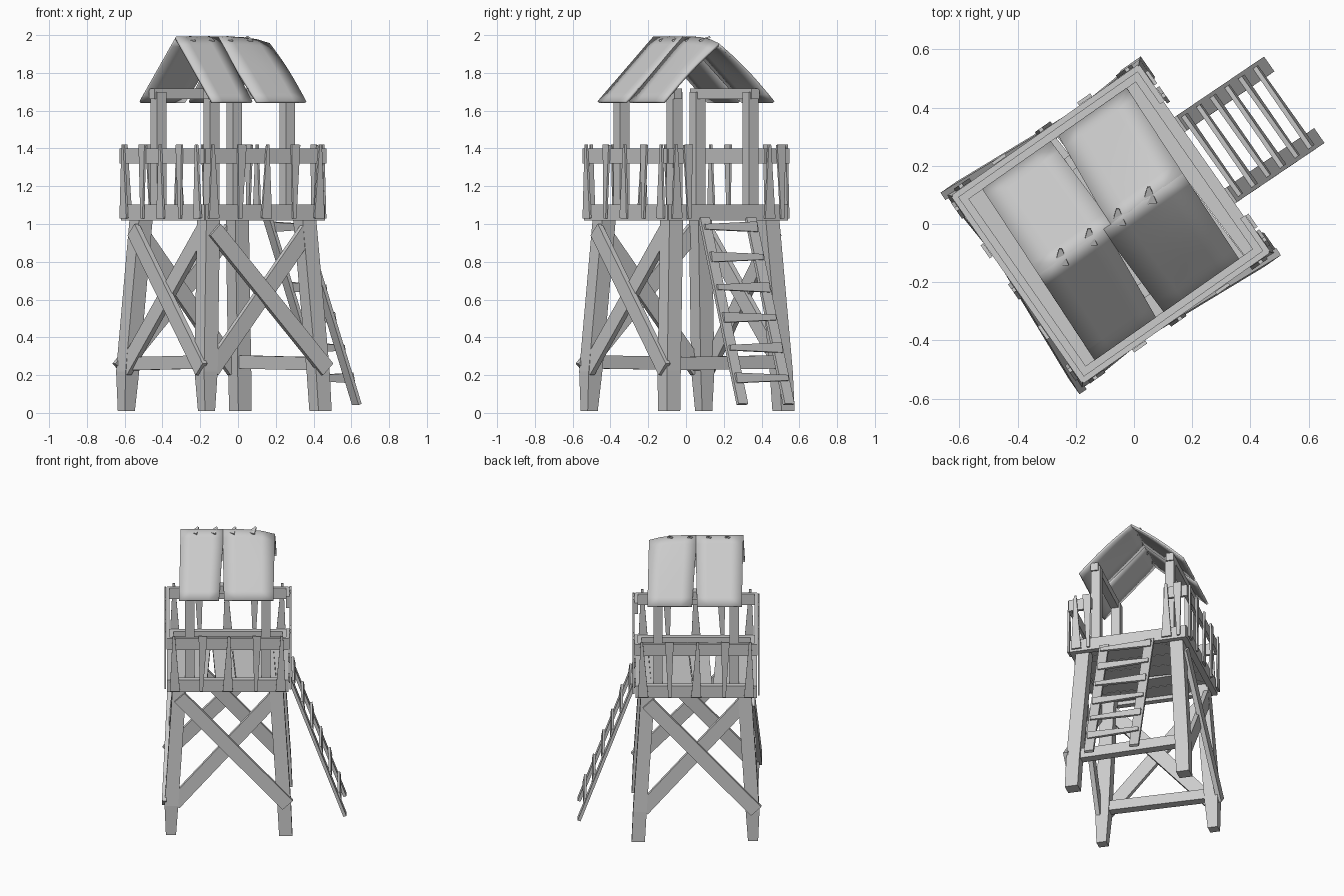
import bpy, bmesh, math, random
from mathutils import Vector, Matrix

if "Cube" in bpy.data.objects:
    bpy.data.objects.remove(bpy.data.objects["Cube"])

random.seed(4)
V = Vector
# Tower is built square to its own axes (ladder on +x), then turned into place
PLACE = Matrix.Translation((-0.08, 0, 0)) @ Matrix.Rotation(math.radians(35), 4, 'Z')
wood = bpy.data.materials.new("weathered_grey")
wood.diffuse_color = (0.6, 0.6, 0.6, 1)
wood.use_nodes = True
wood.node_tree.nodes["Principled BSDF"].inputs["Base Color"].default_value = wood.diffuse_color


def finish(name, bm):
    bmesh.ops.recalc_face_normals(bm, faces=bm.faces[:])
    bm.transform(PLACE)
    me = bpy.data.meshes.new(name)
    bm.to_mesh(me)
    bm.free()
    me.materials.append(wood)
    ob = bpy.data.objects.new(name, me)
    bpy.context.collection.objects.link(ob)
    return ob


def plank(bm, a, b, out, w, d, w2=None, level=False, d2=None):
    """Four-sided plank from a to b: w wide across, d deep along out, w2 by d2 at b."""
    a, b, out = V(a), V(b), V(out)
    axis = V((0, 0, 1)) if level else (b - a).normalized()
    side = axis.cross(out).normalized()
    deep = side.cross(axis).normalized()
    rings = []
    for p, wide, thick in ((a, w, d), (b, w2 or w, d2 or d)):
        rings.append([bm.verts.new(p + side * wide / 2 * i + deep * thick / 2 * j)
                      for i, j in ((-1, -1), (1, -1), (1, 1), (-1, 1))])
    bm.faces.new(rings[0])
    bm.faces.new(rings[1])
    for k in range(4):
        n = (k + 1) % 4
        bm.faces.new((rings[0][k], rings[0][n], rings[1][n], rings[1][k]))


def on_side(angle, along, dist, z):
    """Point on the wall facing the given angle."""
    c, s = math.cos(angle), math.sin(angle)
    return V((c * dist - s * along, s * dist + c * along, z))


def half_width(z):
    return 0.37 - 0.06 * z / 1.03


SIDES = {"ladder_side": 0, "back": math.pi / 2, "far_side": math.pi, "front": -math.pi / 2}

# Splayed legs with slightly narrowed feet
bm = bmesh.new()
for sx in (-1, 1):
    for sy in (-1, 1):
        foot = 0.065 if sx < 0 else 0.085
        foot_x = 0.372 if sx > 0 else -0.365
        knee = (sx * 0.362, sy * 0.362, 0.22)
        plank(bm, (foot_x, sy * 0.37, 0.01), knee, (1, 0, 0),
              foot, foot, 0.088, level=True, d2=0.088)
        plank(bm, knee, (sx * 0.31, sy * 0.31, 1.04), (1, 0, 0), 0.088, 0.088, level=True)
finish("legs", bm)

# Cross braces on three sides, low ties on the two end sides
for name, ang in SIDES.items():
    out = on_side(ang, 0, 1, 0)
    if name != "ladder_side":
        bm = bmesh.new()
        for s, low, off in ((-1, 0.385, 0.05), (1, 0.345, 0.03)):
            plank(bm, on_side(ang, -s * low, half_width(0.2) + off, 0.23),
                  on_side(ang, s * 0.31, half_width(1.0) + off, 0.97), out, 0.09, 0.03)
        finish(name + "_cross_brace", bm)
    if name in ("ladder_side", "far_side"):
        bm = bmesh.new()
        d = half_width(0.26)
        plank(bm, on_side(ang, -0.36, d, 0.26), on_side(ang, 0.36, d, 0.27), out, 0.07, 0.06)
        finish(name + "_tie", bm)

# Floor boards, skewed so that one gap opens up towards the front
bm = bmesh.new()
for a, b, w, w2 in ((-0.30, -0.30, 0.14, 0.14), (-0.18, -0.165, 0.09, 0.12),
                    (-0.01, -0.045, 0.13, 0.12), (0.12, 0.085, 0.125, 0.13),
                    (0.25, 0.22, 0.125, 0.13), (0.345, 0.33, 0.06, 0.09)):
    plank(bm, (a, -0.37, 1.055), (b, 0.37, 1.055), (0, 0, 1), w, 0.025, w2)
finish("floor_boards", bm)

# Rim beams, guard rails and tapered balusters
for name, ang in SIDES.items():
    out = on_side(ang, 0, 1, 0)
    bm = bmesh.new()
    plank(bm, on_side(ang, -0.385, 0.37, 1.06), on_side(ang, 0.385, 0.37, 1.06), out, 0.085, 0.04)
    finish(name + "_rim_beam", bm)

    gate = name == "ladder_side"
    bm = bmesh.new()
    spans = ((-0.39, -0.24), (0.24, 0.39)) if gate else ((-0.39, 0.39),)
    for a, b in spans:
        plank(bm, on_side(ang, a, 0.385, 1.36), on_side(ang, b, 0.385, 1.36), out, 0.08, 0.02)
    finish(name + "_guard_rail", bm)

    bm = bmesh.new()
    stops = (-0.34, -0.26, 0.26, 0.34) if gate else (-0.34, -0.17, 0.0, 0.18, 0.34)
    for i, t in enumerate(stops):
        lean = random.uniform(-0.012, 0.012)
        lo, hi = (0.065, 0.015) if i % 2 == 0 else (0.02, 0.055)
        plank(bm, on_side(ang, t, 0.402, 1.03), on_side(ang, t + lean, 0.402, 1.42),
              out, lo, 0.012, hi)
    finish(name + "_balusters", bm)

# Roof posts and the eave beams joining them
bm = bmesh.new()
for sx in (-1, 1):
    for sy in (-1, 1):
        plank(bm, (sx * 0.245, sy * 0.245, 1.04), (sx * 0.245, sy * 0.245, 1.70),
              (1, 0, 0), 0.06, 0.06)
finish("roof_posts", bm)
bm = bmesh.new()
for s in (-1, 1):
    plank(bm, (-0.285, s * 0.25, 1.69), (0.285, s * 0.25, 1.69), (0, 1, 0), 0.055, 0.05)
finish("eave_beams", bm)

# Roof sheets: two per slope, parted by a slit that opens towards the eave;
# the ridge dips a little at the ladder end
STEPS = 8
EAVE, RIDGE_Z, EAVE_Z = 0.352, 1.992, 1.65
for sy, label in ((-1, "front"), (1, "back")):
    for sx, part in ((-1, "far"), (1, "near")):
        bm = bmesh.new()
        rows = []
        for k in range(STEPS + 1):
            t = k / STEPS
            slit = 0.016 * max(0.0, (t - 0.25) / 0.75)
            mid = -0.03 if sy < 0 else 0.0
            row = []
            for j in range(5):
                u = mid + sx * slit + (sx * 0.303 - mid - sx * slit) * j / 4
                end = max(0.0, u / 0.303)
                bulge = 0.016 * math.sin(math.pi * t) * end
                ridge = RIDGE_Z - 0.035 * end ** 3
                z = ridge + (EAVE_Z - ridge) * t + bulge
                row.append(bm.verts.new((u + 0.03 * sy * t * EAVE, sy * t * EAVE, z)))
            rows.append(row)
        for r0, r1 in zip(rows, rows[1:]):
            for j in range(4):
                bm.faces.new((r0[j], r0[j + 1], r1[j + 1], r1[j]))
        for f in bm.faces:
            f.smooth = True
        ob = finish(f"roof_{label}_{part}_sheet", bm)
        # Outer face always points up so the thickness goes inwards
        if ob.data.polygons[0].normal.z < 0:
            ob.data.flip_normals()
        mod = ob.modifiers.new("thickness", 'SOLIDIFY')
        mod.thickness = 0.014
        mod.offset = -1

# Broken splinters along the ridge
bm = bmesh.new()
for u in (-0.22, -0.10, 0.02, 0.15):
    plank(bm, (u, -0.02, 1.97), (u + 0.03, 0.03, 1.99), (0, 0, 1), 0.05, 0.01, 0.01)
finish("ridge_splinters", bm)

# Ladder rails and tapered rungs
FOOT, HEAD = V((0.752, -0.012, 0.045)), V((0.39, -0.006, 1.03))
lean = (HEAD - FOOT).normalized()
out = V((lean.z, 0, -lean.x))
bm = bmesh.new()
for s in (-1, 1):
    side = V((0, s * 0.15, 0))
    plank(bm, FOOT + side, HEAD + side, out, 0.062, 0.02)
finish("ladder_rails", bm)
bm = bmesh.new()
for i in range(6):
    z = 0.18 + i * 0.16
    c = FOOT.lerp(HEAD, (z - FOOT.z) / (HEAD.z - FOOT.z)) + out * 0.015
    ends = (0.028, 0.055) if i % 2 else (0.055, 0.03)
    plank(bm, c + V((0, -0.168, 0)), c + V((0, 0.168, 0)), (1, 0, 0.2), ends[0], 0.016, ends[1])
finish("ladder_rungs", bm)
